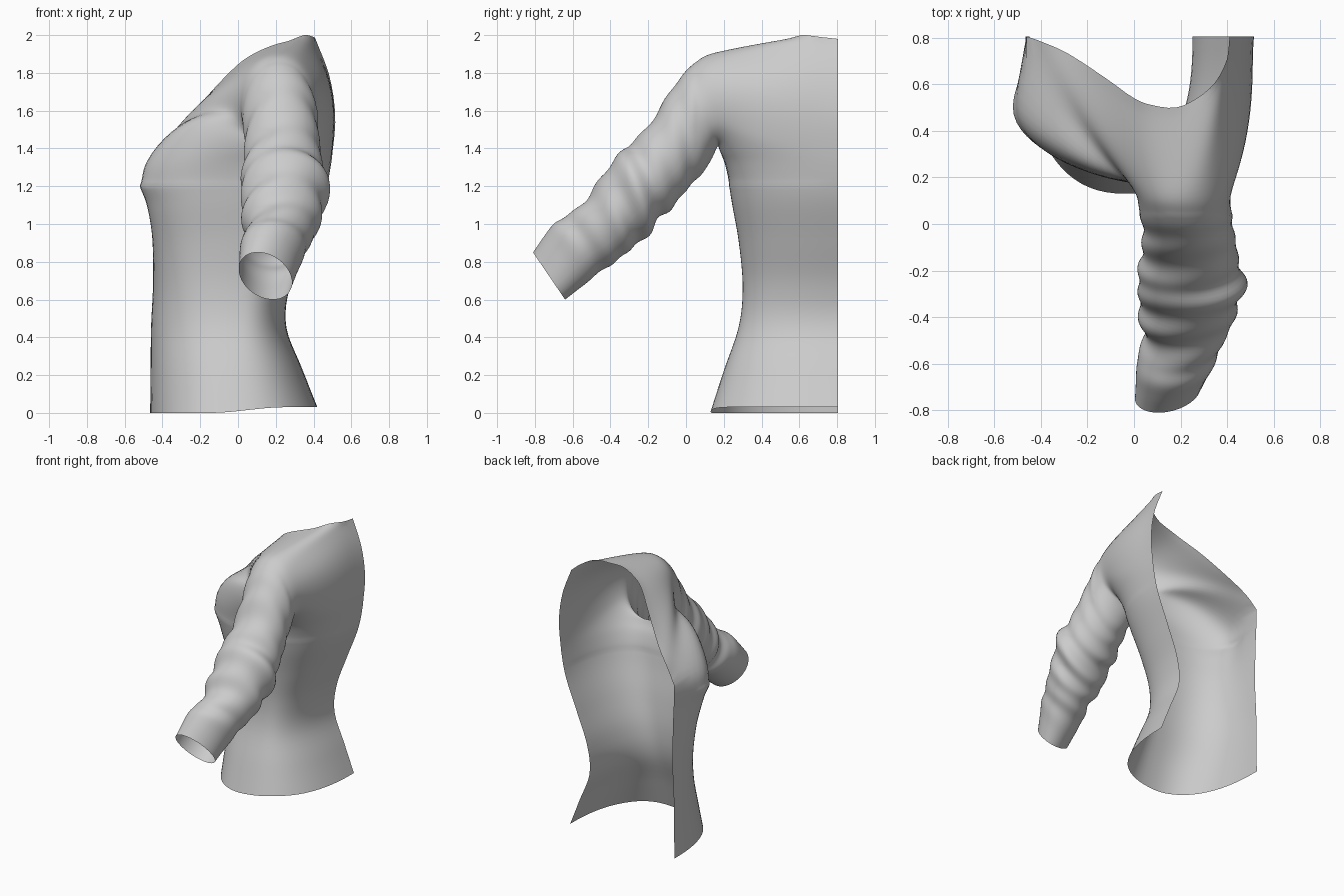
import bpy, bmesh
from math import sin, cos, pi, exp, radians
from mathutils import Vector

if "Cube" in bpy.data.objects:
    bpy.data.objects.remove(bpy.data.objects["Cube"])


def spline(keys, t):
    """Catmull-Rom through tuples, t in 0..1."""
    n = len(keys) - 1
    f = min(max(t, 0), 1) * n
    i = min(int(f), n - 1)
    u = f - i
    p1, p2 = keys[i], keys[i + 1]
    p0 = keys[i - 1] if i else [2 * a - b for a, b in zip(p1, p2)]
    p3 = keys[i + 2] if i + 2 <= n else [2 * b - a for a, b in zip(p1, p2)]
    return [0.5 * (2 * b + (c - a) * u + (2 * a - 5 * b + 4 * c - d) * u * u
                   + (3 * b - a - 3 * c + d) * u ** 3)
            for a, b, c, d in zip(p0, p1, p2, p3)]


def smooth(a, b, v):
    v = min(max((v - a) / (b - a), 0), 1)
    return v * v * (3 - 2 * v)


bm = bmesh.new()


def grid(rows, closed=False):
    vs = [[bm.verts.new(p) for p in r] for r in rows]
    m = len(rows[0])
    for a, b in zip(vs, vs[1:]):
        for j in range(m if closed else m - 1):
            k = (j + 1) % m
            bm.faces.new((a[j], a[k], b[k], b[j]))


# Torso levels: z, front x, side x, side y, back x, bust depth, front squareness
LEVELS = [(0, -.465, -.03, .13, .42, 0, 2.4), (.22, -.463, -.02, .20, .34, 0, 2.4),
          (.46, -.46, 0, .28, .255, 0, 2.5), (.67, -.45, .02, .30, .275, .005, 2.7),
          (.90, -.45, .06, .28, .36, .02, 3), (1.1, -.455, .10, .245, .44, .05, 3.4),
          (1.22, -.46, .13, .225, .475, .085, 3.6), (1.33, -.46, .17, .20, .495, .07, 3.6)]
# Neckline from back centre over the shoulder to front centre
NECK = [(.41, .805, 1.98), (.40, .71, 1.99), (.35, .61, 2.0), (.27, .54, 1.97), (.18, .50, 1.945),
        (.08, .51, 1.90), (0, .54, 1.845), (-.12, .625, 1.725), (-.28, .73, 1.545),
        (-.39, .78, 1.43), (-.46, .805, 1.33)]
BACK = [(.495, .805, 1.33), (.515, .805, 1.56), (.485, .805, 1.78), (.41, .805, 1.98)]
# Sleeve rings: top y, z, bottom y, z, min x, max x, sideways lean of the top
SLEEVE = [(.10, 1.90, .17, 1.42, .01, .42, 0), (.0, 1.81, .12, 1.31, .02, .42, 0),
          (-.11, 1.66, .04, 1.22, .04, .43, 0), (-.23, 1.48, -.04, 1.13, .03, .445, 0),
          (-.35, 1.38, -.14, 1.02, .02, .47, 0), (-.47, 1.21, -.25, .90, .02, .445, 0),
          (-.59, 1.07, -.35, .82, .045, .395, -.01), (-.70, 1.00, -.46, .74, .015, .35, -.02),
          (-.81, .85, -.64, .60, .01, .28, -.04)]


def torso_ring(t, n=40):
    z, xf, xs, ys, xb, bust, sq = spline(LEVELS, t)
    ring = []
    for i in range(n + 1):
        a = pi * i / n
        c, s = cos(a), max(sin(a), 0)
        e = 2 / (sq if c > 0 else 2.4)
        y = .805 - (.805 - ys) * s ** e
        x = xs - (xs - xf) * c ** e if c > 0 else xs + (xb - xs) * (-c) ** e
        if c > 0:
            x -= bust * exp(-((y - .46) / .18) ** 2) * smooth(0, .5, c)
        ring.append(Vector((x, y, z + .03 * smooth(-.15, .25, x) * max(0, 1 - t * 4))))
    return ring


def sleeve_ring(t, angles):
    ty, tz, by, bz, x0, x1, lean = spline(SLEEVE, t)
    mid = Vector(((x0 + x1) / 2, (ty + by) / 2, (tz + bz) / 2))
    up = Vector((2 * lean, ty - by, tz - bz)) / 2
    side = Vector(((x1 - x0) / 2, 0, 0))
    amp = (.018 + .03 * exp(-((t - .55) / .16) ** 2)) * smooth(.05, .2, t) * (1 - smooth(.85, .97, t))
    ring = []
    for a in angles:
        # gathered folds twist around the arm
        w = sin(50 * t + 1.8 * sin(a + .6)) + .8 * sin(33 * t + 2.5 * cos(a) + 1)
        ring.append(mid + (side * cos(a) + up * sin(a)) * (1 + amp * w))
    return ring


# Lower torso
rows = [torso_ring(i / 36) for i in range(37)]
grid(rows)

# Upper torso: radial loft from chest line, back edge and neckline to the armhole
outer = list(rows[-1])
ang = [radians(195 + 140 * i / 40) for i in range(41)]
for i in range(1, 11):
    outer.append(Vector(spline(BACK, i / 10)))
    ang.append(radians(335 + 75 * i / 10))
for i in range(1, 30):
    outer.append(Vector(spline(NECK, i / 30)))
    ang.append(radians(410 + 145 * i / 30))
armhole = sleeve_ring(0, ang)
core = Vector((.05, .8, 1.4))
upper = []
for k in range(15):
    s = k / 14
    row = []
    for o, a in zip(outer, armhole):
        size = min(1, (o - a).length / .6)
        d = ((o + a) / 2 - core).normalized()
        push = d * (.03 + .02 * smooth(.1, .4, o.x)) * size * (1 - .85 * smooth(1.8, 1.93, o.z))
        # the front rises over the bust instead of cutting straight to the arm
        low = 1 - smooth(1.33, 1.75, o.z)
        push.z += low * size * (.03 + .09 * (1 - smooth(-.3, .1, o.x))) * (1 - smooth(.6, .85, o.y) * .4)
        row.append(o.lerp(a, s) + push * 4 * s * (1 - s))
    upper.append(row)
grid(upper, True)

# Sleeve
grid([sleeve_ring(i / 72, ang) for i in range(73)], True)

bmesh.ops.remove_doubles(bm, verts=bm.verts, dist=.0005)

# Relax the cloth around chest and armhole, keeping the open edges
soft = [v for v in bm.verts if v.co.z > 1.22 and v.co.y > .04 and not v.is_boundary]
for _ in range(14):
    bmesh.ops.smooth_vert(bm, verts=soft, factor=.5, use_axis_x=True, use_axis_y=True, use_axis_z=True)

bmesh.ops.recalc_face_normals(bm, faces=bm.faces)
probe = min(bm.faces, key=lambda f: f.calc_center_median().x)
if probe.normal.x > 0:
    bmesh.ops.reverse_faces(bm, faces=bm.faces)

mesh = bpy.data.meshes.new("half_top_with_sleeve")
bm.to_mesh(mesh)
bm.free()
obj = bpy.data.objects.new("half_top_with_sleeve", mesh)
bpy.context.collection.objects.link(obj)
bpy.context.view_layer.objects.active = obj
obj.select_set(True)
bpy.ops.object.shade_smooth_by_angle(angle=radians(60))
